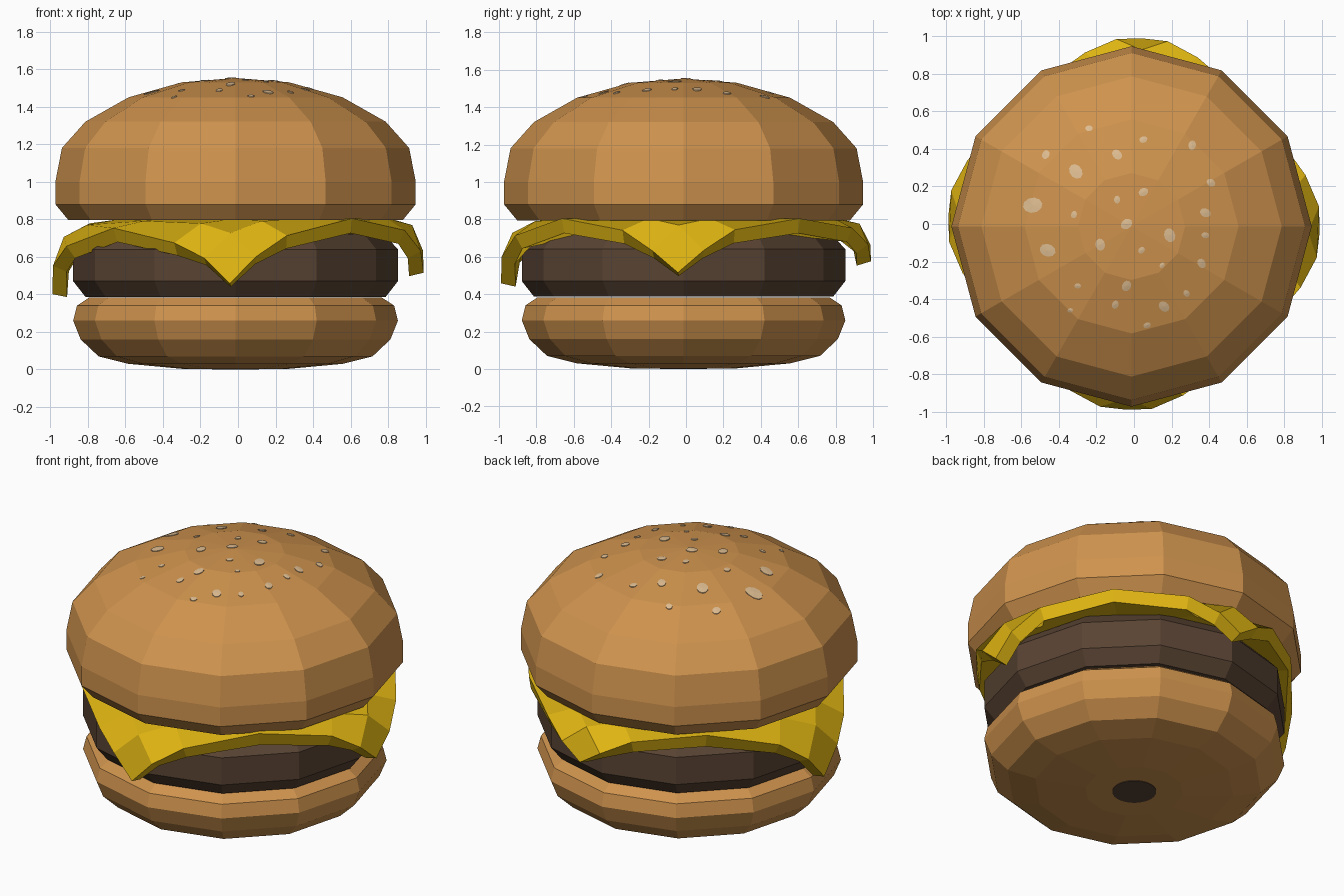
import bpy, bmesh, math
from mathutils import Vector
from mathutils.bvhtree import BVHTree

if "Cube" in bpy.data.objects:
    bpy.data.objects.remove(bpy.data.objects["Cube"])

CX = CY = -0.013


def material(name, rgb):
    m = bpy.data.materials.new(name)
    m.diffuse_color = (*rgb, 1)
    m.use_nodes = True
    m.node_tree.nodes["Principled BSDF"].inputs["Base Color"].default_value = m.diffuse_color
    return m


BUN = material("bun brown", (0.62, 0.29, 0.075))
PATTY = material("meat brown", (0.10, 0.057, 0.033))
CHEESE = material("cheese yellow", (0.74, 0.46, 0.006))
SEED = material("seed cream", (0.72, 0.50, 0.28))


def finish(name, bm, mat):
    bmesh.ops.recalc_face_normals(bm, faces=bm.faces)
    me = bpy.data.meshes.new(name)
    bm.to_mesh(me)
    bm.free()
    me.materials.append(mat)
    ob = bpy.data.objects.new(name, me)
    bpy.context.collection.objects.link(ob)
    return ob


def lathe(name, profile, mat, sides=12):
    """Stack rings of (radius, z), capping both ends; radius 0 makes a tip."""
    bm = bmesh.new()
    rings = []
    for r, z in profile:
        if r == 0:
            rings.append([bm.verts.new((CX, CY, z))] * sides)
        else:
            rings.append([bm.verts.new((CX + r * math.cos(2 * math.pi * i / sides),
                                        CY + r * math.sin(2 * math.pi * i / sides), z))
                          for i in range(sides)])
    for a, b in zip(rings, rings[1:]):
        for i in range(sides):
            j = (i + 1) % sides
            face = []
            for v in (a[i], a[j], b[j], b[i]):
                if v not in face:
                    face.append(v)
            bm.faces.new(face)
    for ring, (r, z) in ((rings[0], profile[0]), (rings[-1], profile[-1])):
        if r > 0:
            bm.faces.new(ring)
    return finish(name, bm, mat)


# Buns and patty
lathe("bottom_bun", [(0.28, 0.003), (0.57, 0.03), (0.73, 0.07), (0.825, 0.16),
                     (0.865, 0.26), (0.845, 0.34), (0.78, 0.383)], BUN)
lathe("bottom_bun_spot", [(0.125, 0.0), (0.125, 0.005)], PATTY, 32)
lathe("patty", [(0.80, 0.387), (0.865, 0.47), (0.865, 0.64), (0.79, 0.722)], PATTY)
top = lathe("top_bun", [(0.89, 0.795), (0.96, 0.88), (0.96, 1.0), (0.925, 1.18), (0.80, 1.32),
                        (0.57, 1.45), (0.285, 1.53), (0, 1.553)], BUN)

# Cheese slice: square sheet turned corner-forward, drooping past the patty
DROOP = [(0.0, 0.0, 0.0), (0.9, 0.9, 0.0), (1.006, 0.95, 0.075), (1.128, 0.99, 0.21),
         (1.28, 0.99, 0.36)]


def droop(r):
    for (a, ra, da), (b, rb, db) in zip(DROOP, DROOP[1:]):
        if r <= b:
            t = (r - a) / (b - a)
            return ra + t * (rb - ra), da + t * (db - da)
    return DROOP[-1][1:]


def cheese_point(u, v):
    r = math.hypot(u, v)
    ang = math.atan2(v, u) + math.radians(45 - 2.5)
    rr, drop = droop(r)
    c, s = math.cos(ang), math.sin(ang)
    # each corner hangs by its own amount: right, left, back, front
    k = (c * c * (0.82 if c > 0 else 1.06) + s * s * (0.65 if s > 0 else 0.98))
    sag = 0.045 * max(0, -c - s * 0.6) * max(0, r - 0.6) / 0.3 if r < 1.1 else 0.03 * max(0, -c)
    return Vector((rr * c, rr * s, 0.805 - drop * k - sag))


bm = bmesh.new()
steps = [-0.9, -0.68, -0.45, 0, 0.45, 0.68, 0.9]
grid = [[bm.verts.new(cheese_point(u, v)) for v in steps] for u in steps]
for i in range(6):
    for j in range(6):
        bm.faces.new((grid[i][j], grid[i + 1][j], grid[i + 1][j + 1], grid[i][j + 1]))
cheese = finish("cheese_slice", bm, CHEESE)
if cheese.data.polygons[14].normal.z < 0:
    cheese.data.flip_normals()
mod = cheese.modifiers.new("thickness", "SOLIDIFY")
mod.thickness = 0.08
mod.offset = -1

# Sesame seeds: thin ovals lying on the top bun (x, y, size)
SEEDS = [(-.24, .51, .02), (-.47, .37, .025), (-.31, .28, .042), (-.54, .10, .052),
         (-.32, .05, .02), (-.09, .37, .03), (.05, .45, .022), (.31, .42, .026),
         (.41, .22, .025), (.05, .17, .027), (-.09, .13, .021), (.38, .06, .03),
         (-.04, 0, .033), (-.18, -.11, .033), (-.46, -.14, .043), (.04, -.14, .02),
         (.19, -.06, .038), (.38, -.06, .021), (.15, -.22, .016), (.36, -.21, .027),
         (-.30, -.33, .018), (-.04, -.33, .03), (.28, -.37, .02), (-.34, -.46, .015),
         (-.10, -.43, .023), (.16, -.44, .032), (.07, -.54, .02)]
src = bmesh.new()
src.from_mesh(top.data)
tree = BVHTree.FromBMesh(src)
src.free()
bm = bmesh.new()
for n, (x, y, size) in enumerate(SEEDS):
    turn = n * 1.1
    rim = []
    for i in range(10):
        a = 2 * math.pi * i / 10
        p, q = size * math.cos(a), size * 0.78 * math.sin(a)
        px = x + p * math.cos(turn) - q * math.sin(turn)
        py = y + p * math.sin(turn) + q * math.cos(turn)
        hit = tree.ray_cast(Vector((px, py, 3)), Vector((0, 0, -1)))[0]
        rim.append((px, py, hit.z))
    mid = tree.ray_cast(Vector((x, y, 3)), Vector((0, 0, -1)))[0]
    hi = [bm.verts.new((a, b, c + 0.004)) for a, b, c in rim]
    lo = [bm.verts.new((a, b, c - 0.003)) for a, b, c in rim]
    tip = bm.verts.new((x, y, mid.z + 0.006))
    for i in range(10):
        j = (i + 1) % 10
        bm.faces.new((hi[i], hi[j], tip))
        bm.faces.new((lo[i], lo[j], hi[j], hi[i]))
    bm.faces.new(lo)
finish("sesame_seeds", bm, SEED)
